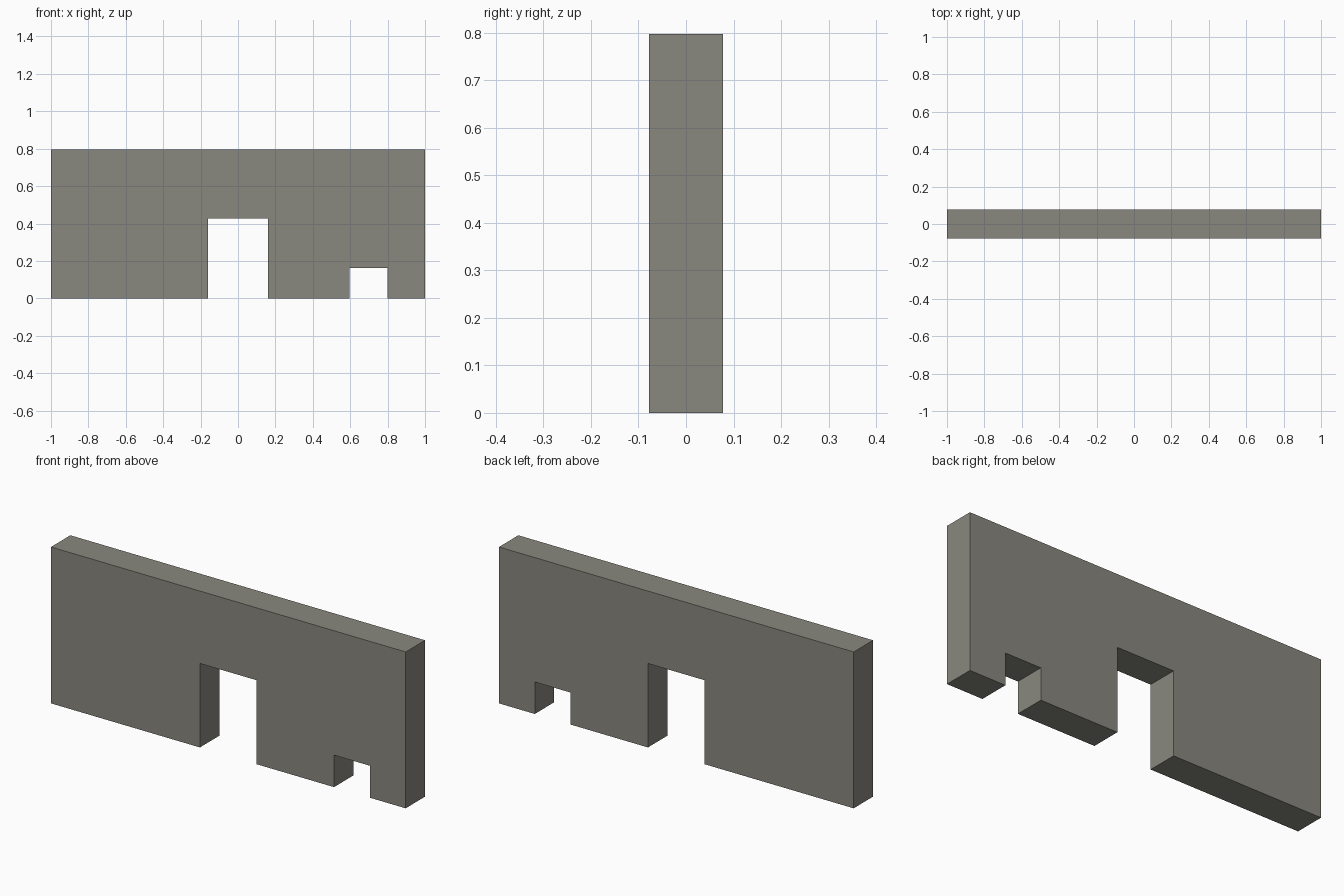
import bpy, bmesh

if "Cube" in bpy.data.objects:
    bpy.data.objects.remove(bpy.data.objects["Cube"])

HALF_T = 0.078   # half the wall thickness

# One flat stone colour
stone = bpy.data.materials.new("warm_grey_stone")
stone.diffuse_color = (0.25, 0.245, 0.21, 1.0)
stone.use_nodes = True
stone.node_tree.nodes["Principled BSDF"].inputs["Base Color"].default_value = stone.diffuse_color

# Wall outline in x, z: a slab with a doorway and a low opening
outline = [(-1, 0), (-0.16, 0), (-0.16, 0.428), (0.16, 0.428), (0.16, 0),
           (0.596, 0), (0.596, 0.163), (0.798, 0.163), (0.798, 0),
           (1, 0), (1, 0.797), (-1, 0.797)]

# Extrude the outline from front to back
bm = bmesh.new()
front = bm.faces.new([bm.verts.new((x, -HALF_T, z)) for x, z in outline])
ext = bmesh.ops.extrude_face_region(bm, geom=[front], use_keep_orig=True)
moved = [v for v in ext["geom"] if isinstance(v, bmesh.types.BMVert)]
bmesh.ops.translate(bm, verts=moved, vec=(0, 2 * HALF_T, 0))
bmesh.ops.recalc_face_normals(bm, faces=bm.faces)

mesh = bpy.data.meshes.new("wall")
bm.to_mesh(mesh)
bm.free()
mesh.materials.append(stone)
wall = bpy.data.objects.new("wall", mesh)
bpy.context.collection.objects.link(wall)
